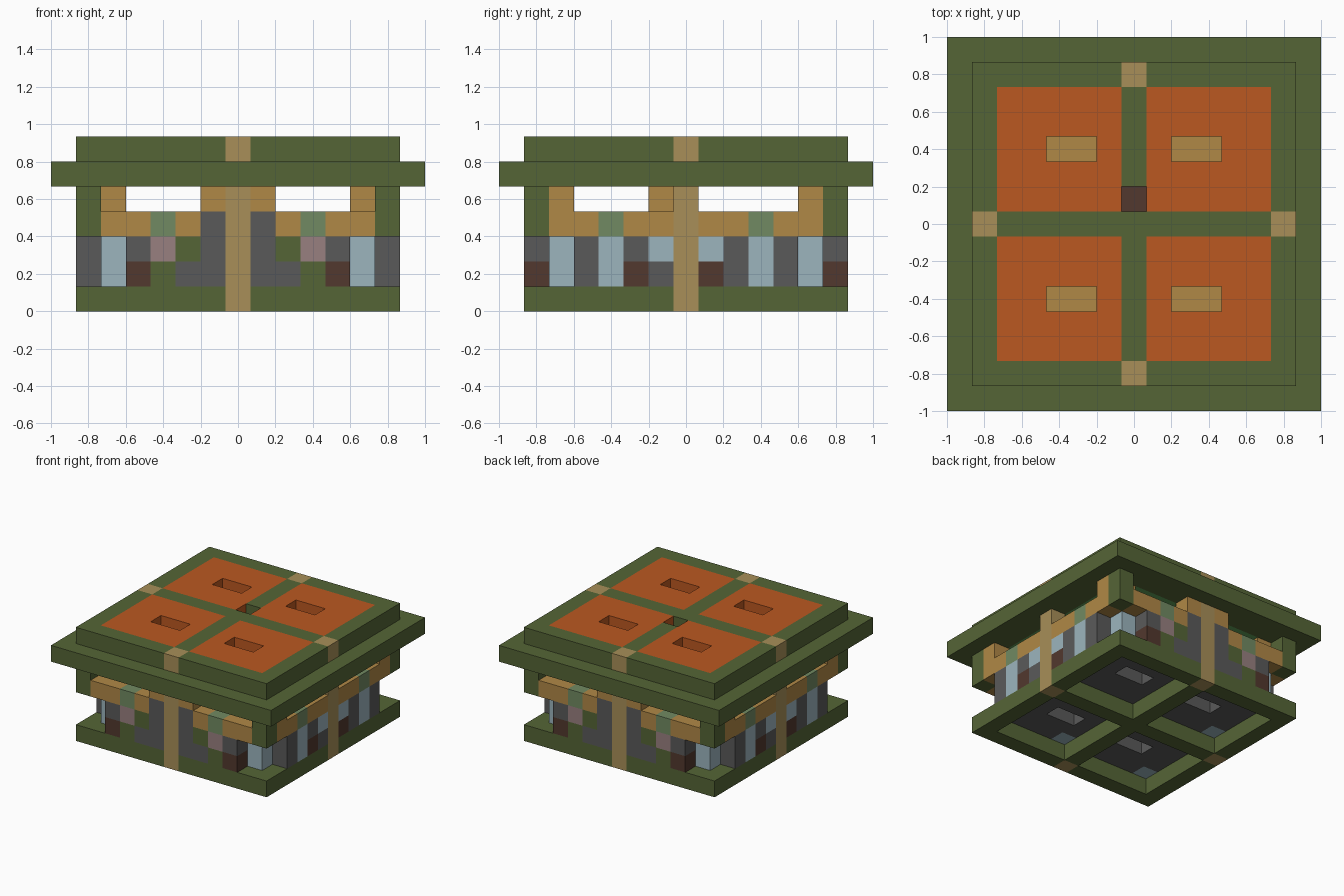
import bpy, bmesh, math
from mathutils import Vector

if "Cube" in bpy.data.objects:
    bpy.data.objects.remove(bpy.data.objects["Cube"], do_unlink=True)

U = 2 / 15  # block size


def lin(c):
    c /= 255
    return c / 12.92 if c <= 0.04045 else ((c + 0.055) / 1.055) ** 2.4


def material(name, *rgb):
    m = bpy.data.materials.new(name)
    m.use_nodes = True
    col = [lin(c) for c in rgb] + [1]
    m.diffuse_color = col
    m.node_tree.nodes["Principled BSDF"].inputs["Base Color"].default_value = col
    return m


MATS = {
    "G": material("olive_green", 85, 101, 54),
    "R": material("roof_orange", 187, 88, 33),
    "T": material("tan_wood", 168, 143, 88),
    "O": material("ochre_wood", 176, 136, 70),
    "D": material("dark_grey", 90, 90, 90),
    "B": material("pale_blue", 156, 181, 190),
    "W": material("dark_brown", 82, 56, 46),
    "S": material("sage_green", 113, 138, 98),
    "M": material("dusty_mauve", 152, 128, 128),
    "L": material("leaf_green", 95, 160, 88),
}
grid = {}  # block -> (part, colour)


def fill(part, colour, xs, ys, zs):
    for x in range(xs[0], xs[1] + 1):
        for y in range(ys[0], ys[1] + 1):
            for z in range(zs[0], zs[1] + 1):
                grid[x, y, z] = (part, colour)


def put(part, colour, *block):
    grid[block] = (part, colour)


def clear(x, y, z):
    grid.pop((x, y, z), None)


def frame(part, z):
    # square frame with a cross
    for s in (-6, 0, 6):
        fill(part, "G", (s, s), (-6, 6), (z, z))
        fill(part, "G", (-6, 6), (s, s), (z, z))


SIGNS = [(a, b) for a in (-1, 1) for b in (-1, 1)]

# base, floor and interior
frame("base_frame", 0)
fill("floor", "D", (-5, 5), (-5, 5), (1, 2))
fill("window_sill", "O", (-6, 6), (-6, 6), (3, 3))
for a, b in SIGNS:
    fill("corner_pillars", "B", (5 * a, 5 * a), (5 * b, 5 * b), (1, 2))
    put("floor", "B", 5 * a, b, 1)
    put("floor", "B", a, 5 * b, 1)
    for x in (2, 3):
        clear(x * a, 3 * b, 1)

# walls, each row written from block -5 to 5 and bottom to top;
# the opposite wall is the same one turned half round
FRONT = {1: " WGDDTDDGW ", 2: " DMGDTDGMD ", 3: "OOSODTDOSOO", 4: "    OTO    "}
SIDE = {1: " DBWDTWDBD ", 2: " DBDBTBDBD ", 3: "OOSOOTOOSOO", 4: "O    T    O"}
for z in FRONT:
    for i, (f, s) in enumerate(zip(FRONT[z], SIDE[z])):
        p = i - 5
        for k in (1, -1):
            if f != " ":
                put("front_wall" if k > 0 else "back_wall", f, p * k, -6 * k, z)
            if s != " ":
                put("left_wall" if k > 0 else "right_wall", s, 6 * k, p * k, z)

# upper corner posts and inner posts
for a, b in SIGNS:
    fill("corner_posts", "G", (6 * a, 6 * a), (6 * b, 6 * b), (3, 4))
    put("inner_posts", "O", 5 * a, 5 * b, 4)
fill("inner_posts", "O", (-1, 1), (-1, -1), (4, 4))

# roof
fill("roof_slab", "G", (-7, 7), (-7, 7), (5, 5))
fill("ceiling", "L", (-5, 5), (-5, 5), (5, 5))
fill("roof_panels", "R", (-5, 5), (-5, 5), (6, 6))
frame("roof_frame", 6)
for a, b in SIGNS:
    for x in (2, 3):
        for z in (5, 6):
            clear(x * a, 3 * b, z)
clear(0, 1, 6)
put("ceiling", "W", 0, 1, 5)

# full height posts in the middle of each side
for x, y in ((0, 6), (0, -6), (6, 0), (-6, 0)):
    for z in (0, 1, 2, 3, 4, 6):
        put("middle_posts", "T", x, y, z)

# turn every part into a mesh made of its exposed faces
AXES = [Vector(v) * s for v in ((1, 0, 0), (0, 1, 0), (0, 0, 1)) for s in (1, -1)]


def build(part):
    blocks = {b: c for b, (p, c) in grid.items() if p == part}
    colours = sorted(set(blocks.values()))
    bm = bmesh.new()
    for block, colour in blocks.items():
        centre = Vector(block) + Vector((0, 0, 0.5))
        for n in AXES:
            if tuple(int(v) for v in Vector(block) + n) in grid:
                continue
            u = Vector((n.y, n.z, n.x))
            w = n.cross(u)
            corners = [(centre + (n + u * i + w * j) / 2) * U
                       for i, j in ((1, 1), (-1, 1), (-1, -1), (1, -1))]
            face = bm.faces.new([bm.verts.new(c) for c in corners])
            face.material_index = colours.index(colour)
    bmesh.ops.remove_doubles(bm, verts=bm.verts, dist=U / 100)
    bmesh.ops.dissolve_limit(bm, angle_limit=math.radians(1), verts=bm.verts,
                             edges=bm.edges, delimit={"MATERIAL"})
    mesh = bpy.data.meshes.new(part)
    bm.to_mesh(mesh)
    bm.free()
    for c in colours:
        mesh.materials.append(MATS[c])
    bpy.context.collection.objects.link(bpy.data.objects.new(part, mesh))


for part in sorted({p for p, c in grid.values()}):
    build(part)
